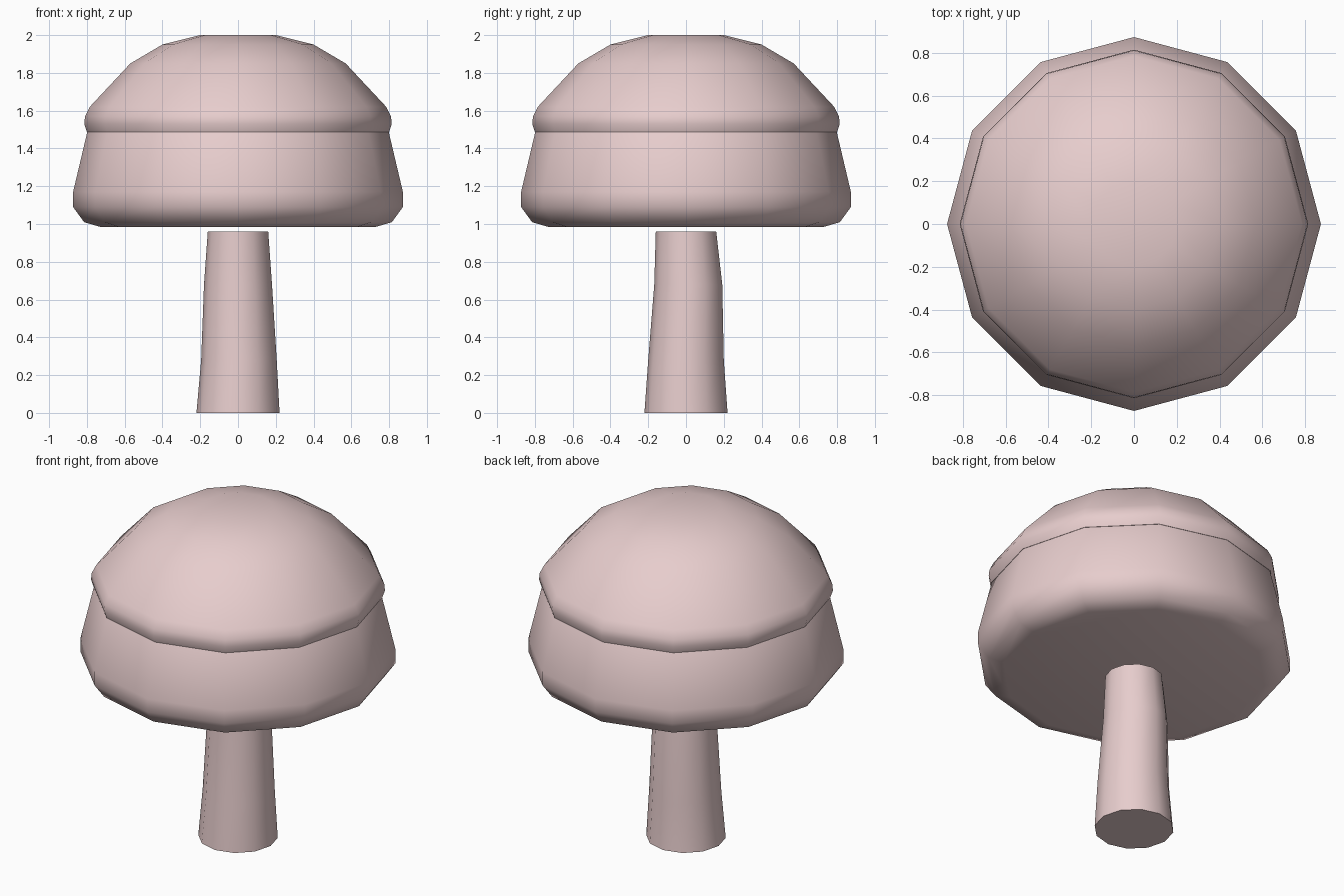
import bpy, bmesh, math

if "Cube" in bpy.data.objects:
    bpy.data.objects.remove(bpy.data.objects["Cube"])

SIDES = 12

mat = bpy.data.materials.new("dusty_pink")
mat.diffuse_color = (0.80, 0.61, 0.61, 1)
mat.use_nodes = True
mat.node_tree.nodes["Principled BSDF"].inputs["Base Color"].default_value = mat.diffuse_color


def lathe(name, rings, angle=50):
    """Closed solid from rings of (radius, z, x offset, y offset)."""
    bm = bmesh.new()
    loops = []
    for r, z, ox, oy in rings:
        loops.append([bm.verts.new((ox + r * math.cos(2 * math.pi * i / SIDES),
                                    oy + r * math.sin(2 * math.pi * i / SIDES), z))
                      for i in range(SIDES)])
    for a, b in zip(loops, loops[1:]):
        for i in range(SIDES):
            j = (i + 1) % SIDES
            bm.faces.new((a[i], a[j], b[j], b[i]))
    bm.faces.new(loops[0][::-1])
    bm.faces.new(loops[-1])
    bmesh.ops.recalc_face_normals(bm, faces=bm.faces)
    me = bpy.data.meshes.new(name)
    bm.to_mesh(me)
    bm.free()
    ob = bpy.data.objects.new(name, me)
    bpy.context.collection.objects.link(ob)
    me.materials.append(mat)
    bpy.ops.object.select_all(action='DESELECT')
    ob.select_set(True)
    bpy.context.view_layer.objects.active = ob
    bpy.ops.object.shade_smooth_by_angle(angle=math.radians(angle))
    return ob


def centred(profile):
    return [(r, z, 0, 0) for r, z in profile]


# Slightly bent, tapering stem
lathe("stem", [(0.22, 0.0, 0, 0), (0.20, 0.28, 0.005, 0.0),
               (0.18, 0.68, 0.0, 0.012), (0.16, 0.96, 0, 0)])

# Wide lower cap tier, its top hidden inside the upper tier
lathe("lower_cap", centred([(0.73, 0.985), (0.815, 1.01), (0.873, 1.09),
                            (0.873, 1.17), (0.795, 1.50), (0.72, 1.60)]))

# Domed upper cap tier
lathe("upper_cap", centred([(0.80, 1.488), (0.814, 1.53), (0.81, 1.57),
                            (0.785, 1.62), (0.57, 1.85), (0.40, 1.95), (0.20, 2.0)]))
